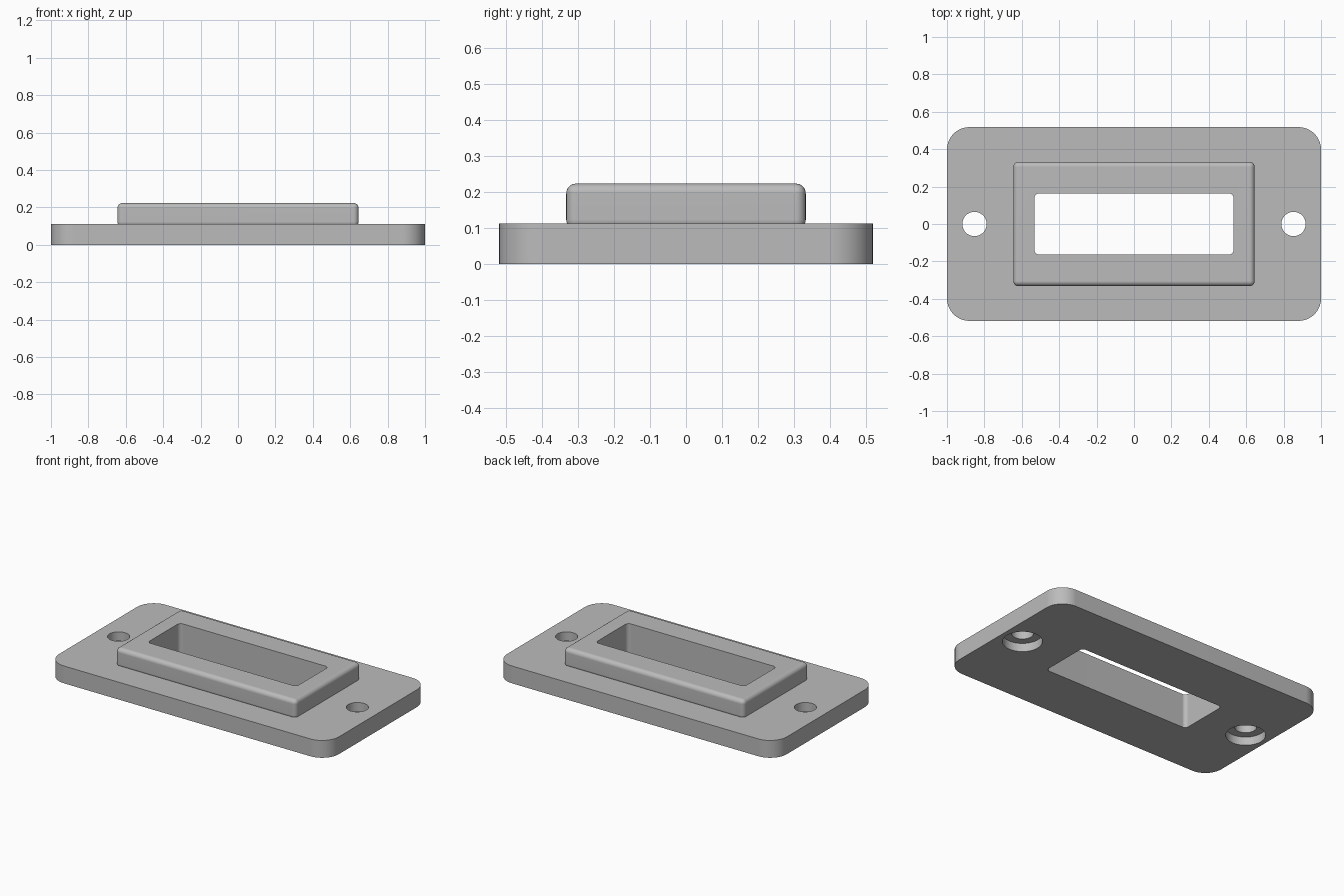
import bpy, bmesh, math

cube = bpy.data.objects.get("Cube")
if cube:
    bpy.data.objects.remove(cube, do_unlink=True)

grey = bpy.data.materials.new("light_grey")
grey.use_nodes = True
grey.diffuse_color = (0.5, 0.5, 0.5, 1)
grey.node_tree.nodes["Principled BSDF"].inputs["Base Color"].default_value = (0.5, 0.5, 0.5, 1)


def rounded_prism(name, half_x, half_y, radius, bottom, top, centre_x=0, steps=10):
    """Upright prism with a rounded rectangle (or circle) as its outline."""
    outline = []
    for corner, (sx, sy) in enumerate([(1, 1), (-1, 1), (-1, -1), (1, -1)]):
        for i in range(steps + 1):
            a = math.pi / 2 * (corner + i / steps)
            outline.append((centre_x + sx * (half_x - radius) + radius * math.cos(a),
                            sy * (half_y - radius) + radius * math.sin(a), bottom))
    bm = bmesh.new()
    face = bm.faces.new([bm.verts.new(p) for p in outline])
    bmesh.ops.remove_doubles(bm, verts=bm.verts[:], dist=1e-5)
    ext = bmesh.ops.extrude_face_region(bm, geom=bm.faces[:])
    moved = [g for g in ext["geom"] if isinstance(g, bmesh.types.BMVert)]
    bmesh.ops.translate(bm, verts=moved, vec=(0, 0, top - bottom))
    bmesh.ops.recalc_face_normals(bm, faces=bm.faces[:])
    mesh = bpy.data.meshes.new(name)
    bm.to_mesh(mesh)
    bm.free()
    mesh.materials.append(grey)
    obj = bpy.data.objects.new(name, mesh)
    bpy.context.collection.objects.link(obj)
    return obj


def apply_modifier(obj, mod):
    bpy.context.view_layer.objects.active = obj
    bpy.ops.object.modifier_apply(modifier=mod.name)


def combine(obj, tool, operation):
    mod = obj.modifiers.new("combine", "BOOLEAN")
    mod.object, mod.operation, mod.solver = tool, operation, "EXACT"
    apply_modifier(obj, mod)
    bpy.data.objects.remove(tool, do_unlink=True)


# Base plate
plate = rounded_prism("mounting_plate", 1.0, 0.518, 0.12, 0, 0.112)

# Raised frame with softened edges, sunk slightly into the plate
bpy.ops.mesh.primitive_cube_add(size=1, location=(0, 0, 0.1595))
frame = bpy.context.object
frame.name = "raised_frame"
frame.scale = (1.29, 0.664, 0.127)
bpy.ops.object.transform_apply(location=True, rotation=False, scale=True)
frame.data.materials.append(grey)
bevel = frame.modifiers.new("soft_edges", "BEVEL")
bevel.width, bevel.segments = 0.027, 6
apply_modifier(frame, bevel)
combine(plate, frame, "UNION")

# Window through frame and plate
combine(plate, rounded_prism("window_cutter", 0.532, 0.164, 0.025, -0.1, 0.4), "DIFFERENCE")

# Screw holes with counterbores underneath
for side in (-1, 1):
    for radius, top in ((0.065, 0.4), (0.117, 0.055)):
        cutter = rounded_prism("hole_cutter", radius, radius, radius, -0.1, top, side * 0.853)
        combine(plate, cutter, "DIFFERENCE")

# Smooth rounded edges, keep flat faces flat
bpy.ops.object.select_all(action="DESELECT")
plate.select_set(True)
bpy.context.view_layer.objects.active = plate
bpy.ops.object.shade_smooth_by_angle(angle=math.radians(30))
normals = plate.modifiers.new("flat_normals", "WEIGHTED_NORMAL")
normals.keep_sharp = True
